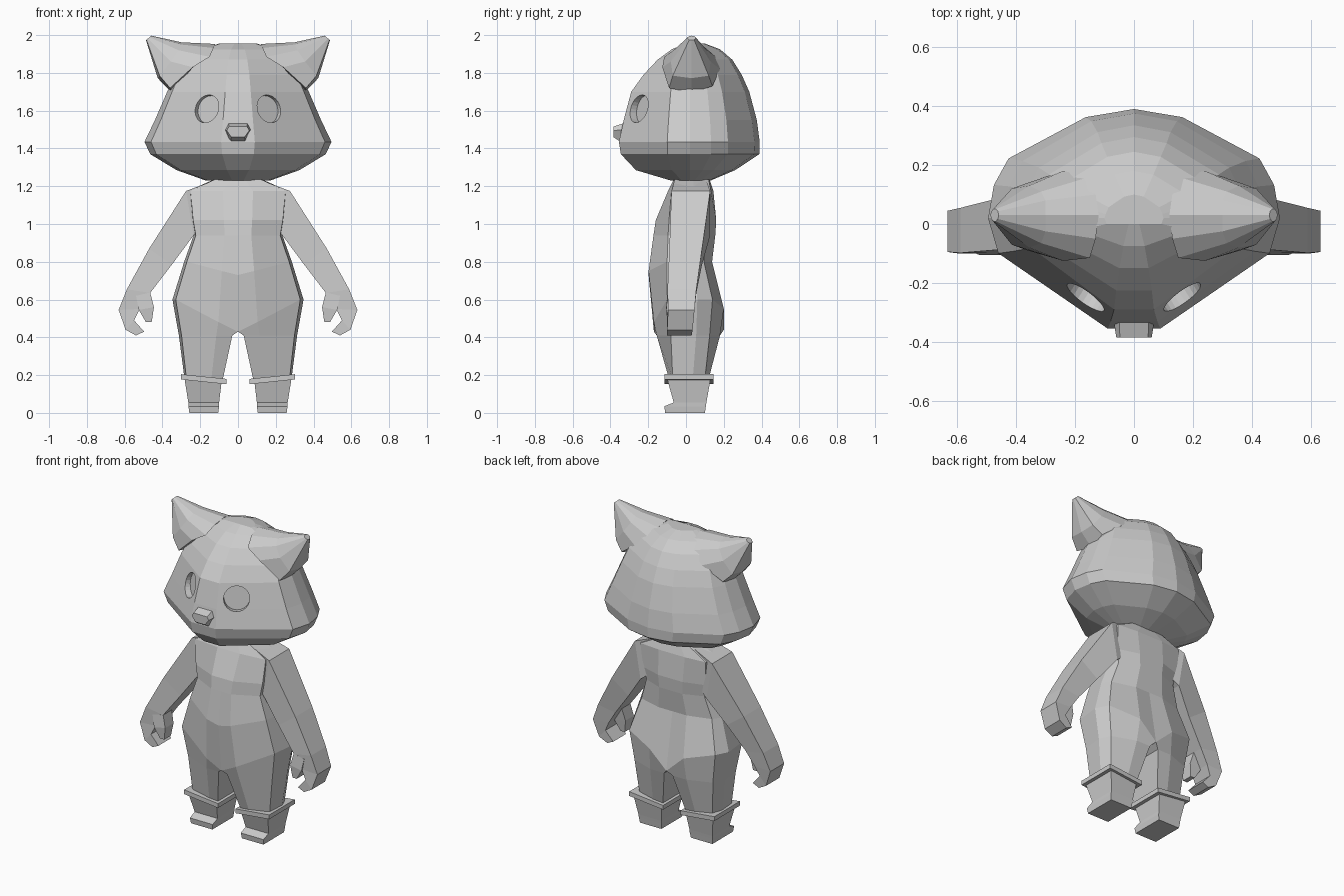
import bpy, bmesh, math
from mathutils import Vector

grey = bpy.data.materials.new("plain_grey")
grey.diffuse_color = (0.6, 0.6, 0.6, 1)


def loft(name, rings, mirror=False, open_middle=False):
    """Skin closed rings of equal length, cap the ends, optionally mirror in x."""
    bm = bmesh.new()
    rows = [[bm.verts.new(p) for p in r] for r in rings]
    n = len(rows[0])
    for a, b in zip(rows, rows[1:]):
        for i in range(n):
            j = (i + 1) % n
            bm.faces.new((a[i], a[j], b[j], b[i]))
    bm.faces.new(rows[0])
    bm.faces.new(rows[-1])
    bmesh.ops.recalc_face_normals(bm, faces=bm.faces)
    if open_middle:
        inner = [f for f in bm.faces if all(abs(v.co.x) < 1e-4 for v in f.verts)]
        bmesh.ops.delete(bm, geom=inner, context='FACES')
    me = bpy.data.meshes.new(name)
    bm.to_mesh(me)
    bm.free()
    me.materials.append(grey)
    ob = bpy.data.objects.new(name, me)
    bpy.context.collection.objects.link(ob)
    if mirror:
        ob.modifiers.new("mirror", 'MIRROR')
    return ob


def box_ring(z, x0, x1, y0, y1, tilt=0):
    return [(x0, y0, z), (x1, y0, z + tilt), (x1, y1, z + tilt), (x0, y1, z)]


# head: wide cheeks, flat angled face, rounded back
def head_ring(z, w, f, b):
    half = [(0.18, f), (0.93, 0.28 * f), (1, 0.02), (0.96, 0.34 * b),
            (0.86, 0.57 * b), (0.33, 0.93 * b)]
    pts = [(0, f)] + [(x * w, y) for x, y in half] + [(0, b)]
    pts += [(-x * w, y) for x, y in reversed(half)]
    return [(x, y, z) for x, y in pts]


head = loft("head", [head_ring(*r) for r in [
    (1.23, .17, -.08, .13), (1.285, .325, -.265, .26), (1.37, .465, -.345, .388),
    (1.435, .495, -.355, .39), (1.55, .44, -.33, .375), (1.70, .375, -.29, .335),
    (1.79, .335, -.225, .295), (1.87, .275, -.15, .245), (1.925, .20, -.075, .18),
    (1.955, .10, 0, .10)]])

# eye sockets: round recesses cut into the face
out = Vector((.52, -.84, .16)).normalized()
for side in (-1, 1):
    d = Vector((out.x * side, out.y, out.z))
    bpy.ops.mesh.primitive_cylinder_add(
        vertices=24, radius=.076, depth=.16,
        location=Vector((.165 * side, -.25, 1.61)) + d * .045,
        rotation=d.to_track_quat('Z', 'Y').to_euler())
    cutter = bpy.context.object
    cutter.name = "eye_cutter"
    cutter.hide_render = True
    cutter.display_type = 'WIRE'
    cutter.data.materials.append(grey)
    cut = head.modifiers.new("eye_socket", 'BOOLEAN')
    cut.operation = 'DIFFERENCE'
    cut.solver = 'EXACT'
    cut.object = cutter

# nose: wedge tapering forward
loft("nose", [
    [(-.05, -.31, 1.54), (.05, -.31, 1.54), (.072, -.31, 1.50),
     (.04, -.33, 1.425), (-.04, -.33, 1.425), (-.072, -.31, 1.50)],
    [(-.048, -.385, 1.515), (.048, -.385, 1.515), (.06, -.385, 1.495),
     (.035, -.385, 1.46), (-.035, -.385, 1.46), (-.06, -.385, 1.495)]])

# ears: broad cones that flow out of the crown
root = [(.12, .03, 1.953), (.13, -.05, 1.932), (.15, -.115, 1.885), (.24, -.125, 1.83),
        (.36, -.09, 1.72), (.35, .03, 1.695), (.36, .14, 1.73), (.24, .18, 1.82),
        (.15, .16, 1.885), (.13, .10, 1.935)]
lip = [(.30, .03, 1.962), (.30, -.025, 1.95), (.315, -.065, 1.92), (.355, -.08, 1.86),
       (.415, -.07, 1.785), (.425, .03, 1.772), (.415, .12, 1.785), (.355, .13, 1.86),
       (.315, .11, 1.92), (.30, .08, 1.95)]
angles = [math.pi / 2 + k * math.pi / 5 for k in range(10)]
tip = [(.473 - .014 * math.sin(a), .03 + .022 * math.cos(a), 1.985 + .012 * math.sin(a))
       for a in angles]
loft("ear", [root, lip, tip], mirror=True)


# torso and legs: half sections from neck to ankle (cf, cb: side corner depths)
def body_ring(z, x0, x1, f, b, cf, cb, drop=0, back_drop=0):
    sec = [(0, f, drop), (.3, f, .7 * drop), (.95, cf, 0), (1, .3 * b, 0),
           (.88, cb, 0), (.35, b, .3 * back_drop), (0, b, back_drop)]
    return [(x0 + u * (x1 - x0), y, z - d) for u, y, d in sec]


loft("body", [body_ring(*r) for r in [
    (1.235, 0, .13, -.065, .125, -.06, .12), (1.175, 0, .265, -.095, .145, -.077, .132),
    (1.02, 0, .25, -.16, .16, -.09, .12), (.94, 0, .235, -.172, .155, -.095, .108),
    (.80, 0, .285, -.198, .138, -.10, .095, .07), (.60, 0, .347, -.17, .2, -.10, .14, .17, .16),
    (.41, .03, .313, -.155, .18, -.08, .125), (.18, .08, .283, -.09, .12, -.07, .10)]],
    mirror=True, open_middle=True)


# arms: outer and inner edge points with depth range
def limb_ring(xo, zo, xi, zi, y0, y1):
    return [(xo, y0, zo), (xo, y1, zo), (xi, y1, zi), (xi, y0, zi)]


loft("arm", [limb_ring(*r) for r in [
    (.14, 1.225, .17, .99, -.06, .11), (.275, 1.175, .235, .94, -.077, .128),
    (.47, .87, .35, .785, -.088, .085), (.588, .655, .465, .635, -.098, .055),
    (.632, .545, .52, .55, -.095, .045), (.595, .44, .55, .49, -.10, .035),
    (.54, .41, .497, .43, -.10, .03)]], mirror=True)
loft("thumb", [limb_ring(*r) for r in [
    (.54, .62, .465, .637, -.098, -.01), (.525, .545, .445, .56, -.105, -.02),
    (.487, .48, .457, .48, -.098, -.03)]], mirror=True)

# boots and cuffs
loft("boot", [box_ring(*r) for r in [
    (0, .105, .258, -.11, .10), (.035, .10, .262, -.115, .105),
    (.055, .10, .263, -.065, .108), (.18, .085, .283, -.10, .13)]], mirror=True)
loft("boot_cuff", [box_ring(z, .062, .303, -.115, .145, .025) for z in (.152, .18)],
     mirror=True)
